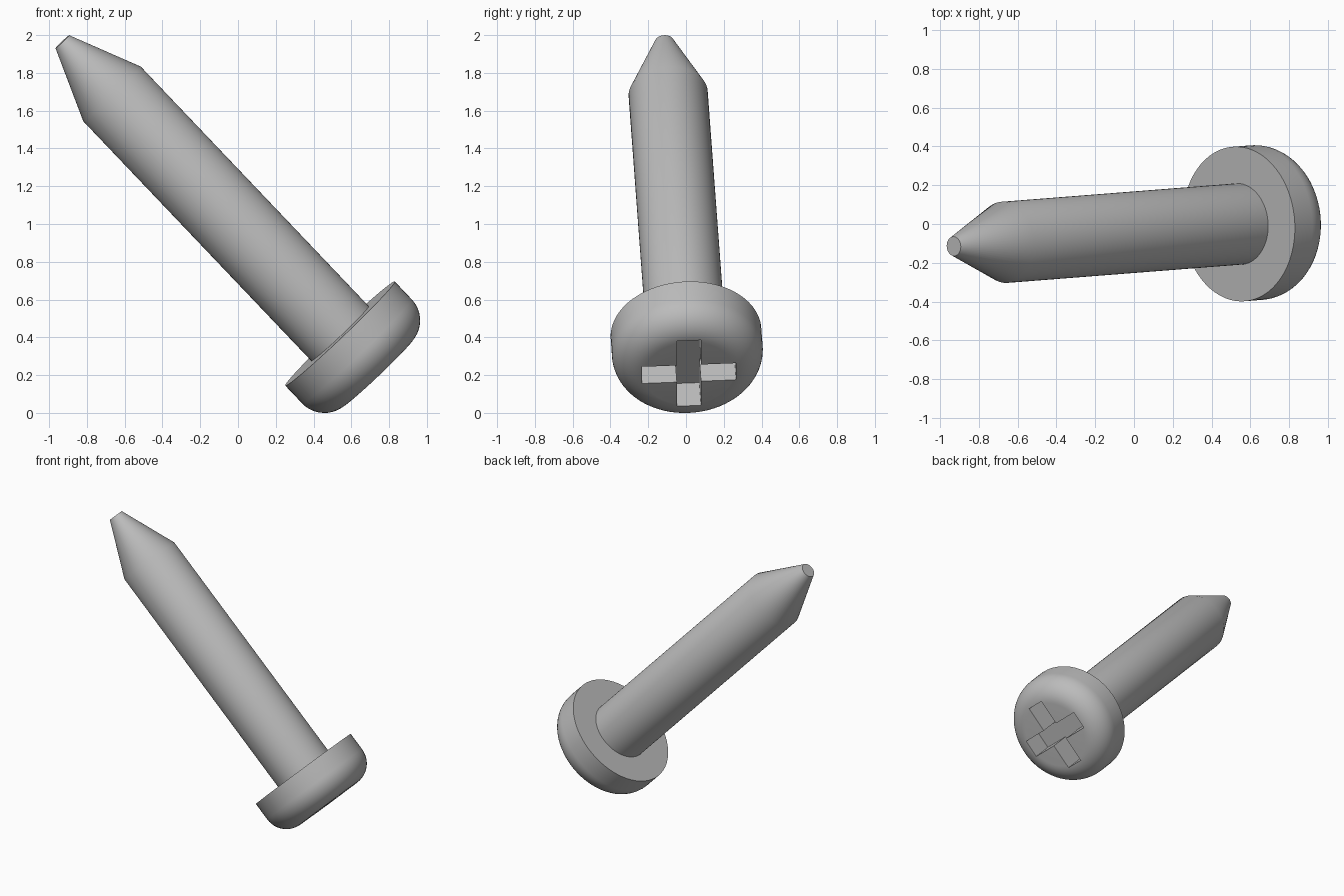
import bpy, bmesh, math
from mathutils import Matrix, Vector

if "Cube" in bpy.data.objects:
    bpy.data.objects.remove(bpy.data.objects["Cube"], do_unlink=True)

# Screw frame: origin at the underside of the head, local z towards the tip
base = Vector((0.54, 0.0, 0.42))
tip = Vector((-0.93, -0.115, 1.965))
length = (tip - base).length
axis = (tip - base).normalized()
side = Vector((axis.z, 0, -axis.x)).normalized()
frame = Matrix((side, axis.cross(side), axis)).transposed().to_4x4()
frame.translation = base

steel = bpy.data.materials.new("grey steel")
steel.use_nodes = True
grey = (0.5, 0.5, 0.5, 1)
steel.diffuse_color = grey
steel.node_tree.nodes["Principled BSDF"].inputs["Base Color"].default_value = grey


def finish(name, bm):
    bmesh.ops.recalc_face_normals(bm, faces=bm.faces)
    mesh = bpy.data.meshes.new(name)
    bm.to_mesh(mesh)
    bm.free()
    mesh.materials.append(steel)
    ob = bpy.data.objects.new(name, mesh)
    bpy.context.collection.objects.link(ob)
    ob.matrix_world = frame
    return ob


def select_only(ob):
    bpy.ops.object.select_all(action='DESELECT')
    ob.select_set(True)
    bpy.context.view_layer.objects.active = ob


def lathe(name, profile, sides=64):
    """Solid of revolution from (radius, height) pairs, capped at both ends."""
    bm = bmesh.new()
    rings = []
    for r, z in profile:
        angles = [2 * math.pi * i / sides for i in range(sides)]
        rings.append([bm.verts.new((r * math.cos(a), r * math.sin(a), z)) for a in angles])
    for low, high in zip(rings, rings[1:]):
        for i in range(sides):
            j = (i + 1) % sides
            bm.faces.new((low[i], low[j], high[j], high[i]))
    bm.faces.new(rings[0])
    bm.faces.new(rings[-1])
    return finish(name, bm)


def box(name, size, centre):
    bm = bmesh.new()
    bmesh.ops.create_cube(bm, size=1)
    bmesh.ops.scale(bm, vec=size, verts=bm.verts)
    bmesh.ops.translate(bm, vec=centre, verts=bm.verts)
    return finish(name, bm)


# Shaft with tapered, blunt point
shaft = lathe("shaft", [(0.21, -0.03), (0.21, length - 0.382), (0.05, length)])

# Pan head with a rounded rim
radius, fillet, wall = 0.4, 0.16, 0.131
rim = [(radius, 0)]
for i in range(13):
    a = math.pi / 2 * i / 12
    rim.append((radius - fillet + fillet * math.cos(a), -wall - fillet * math.sin(a)))
head = lathe("head", rim)

# Cross recess cut into the head
floor, reach, width = -0.124, 0.5, 0.128
for size in ((reach, width, 0.4), (width, reach, 0.4)):
    cutter = box("slot_cutter", size, (0, 0, floor - 0.2))
    cutter.hide_render = True
    mod = head.modifiers.new("slot", 'BOOLEAN')
    mod.operation = 'DIFFERENCE'
    mod.solver = 'EXACT'
    mod.object = cutter
    select_only(head)
    bpy.ops.object.modifier_apply(modifier=mod.name)
    bpy.data.objects.remove(cutter, do_unlink=True)

# Smooth round surfaces, crisp edges
for ob in (shaft, head):
    select_only(ob)
    bpy.ops.object.shade_smooth_by_angle(angle=math.radians(30))
